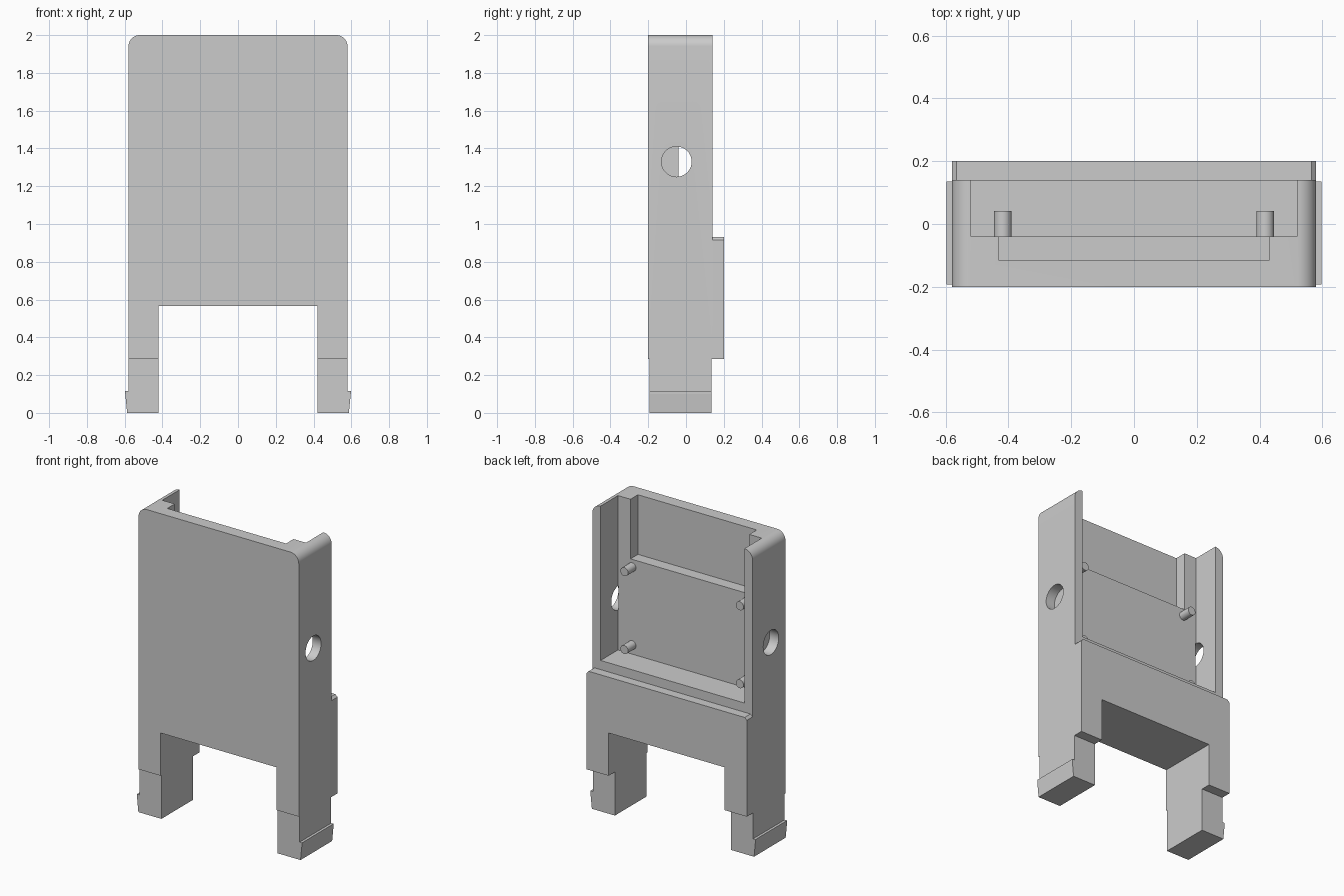
import bpy, bmesh, math
from mathutils import Matrix

cube = bpy.data.objects.get("Cube")
if cube:
    bpy.data.objects.remove(cube, do_unlink=True)

grey = bpy.data.materials.new("plain_grey")
grey.use_nodes = True
grey.diffuse_color = (0.6, 0.6, 0.6, 1)
grey.node_tree.nodes["Principled BSDF"].inputs["Base Color"].default_value = (0.6, 0.6, 0.6, 1)


def finish(name, bm):
    bmesh.ops.recalc_face_normals(bm, faces=bm.faces)
    mesh = bpy.data.meshes.new(name)
    bm.to_mesh(mesh)
    bm.free()
    mesh.materials.append(grey)
    ob = bpy.data.objects.new(name, mesh)
    bpy.context.collection.objects.link(ob)
    return ob


def extrude_profile(name, points, y0, y1):
    """Solid from an x-z outline, running from y0 to y1."""
    bm = bmesh.new()
    face = bm.faces.new([bm.verts.new((x, y0, z)) for x, z in points])
    out = bmesh.ops.extrude_face_region(bm, geom=[face])
    verts = [v for v in out["geom"] if isinstance(v, bmesh.types.BMVert)]
    bmesh.ops.translate(bm, verts=verts, vec=(0, y1 - y0, 0))
    return finish(name, bm)


def box(name, x0, x1, y0, y1, z0, z1):
    return extrude_profile(name, [(x0, z0), (x1, z0), (x1, z1), (x0, z1)], y0, y1)


def cylinder(name, axis, radius, length, centre, sides):
    bm = bmesh.new()
    turn = Matrix.Rotation(math.pi / 2, 4, "Y" if axis == "X" else "X")
    bmesh.ops.create_cone(bm, cap_ends=True, segments=sides, radius1=radius, radius2=radius,
                          depth=length, matrix=Matrix.Translation(centre) @ turn)
    return finish(name, bm)


def smooth(ob):
    bpy.ops.object.select_all(action="DESELECT")
    bpy.context.view_layer.objects.active = ob
    ob.select_set(True)
    bpy.ops.object.shade_smooth_by_angle(angle=math.radians(30))


def cut(ob, cutter):
    cutter.hide_render = True
    mod = ob.modifiers.new("cut", "BOOLEAN")
    mod.operation, mod.solver, mod.object = "DIFFERENCE", "EXACT", cutter
    bpy.context.view_layer.objects.active = ob
    bpy.ops.object.modifier_apply(modifier=mod.name)
    bpy.data.objects.remove(cutter, do_unlink=True)


def arch(top, corner, steps):
    """Two-legged outline with rounded or chamfered top corners."""
    half, inner, foot, crotch = 0.58, 0.42, 0.285, 0.565
    right = [(inner, crotch), (inner, foot), (half, foot)]
    for i in range(steps + 1):
        a = math.pi / 2 * i / steps
        right.append((half - corner + corner * math.cos(a), top - corner + corner * math.sin(a)))
    return right + [(-x, z) for x, z in reversed(right)]


# Main shell with open pocket, deeper upper recess and side holes
shell = extrude_profile("shell", arch(2.0, 0.06, 10), -0.2, 0.14)
cut(shell, box("pocket_cutter", -0.52, 0.52, -0.04, 0.3, 0.99, 2.2))
cut(shell, box("recess_cutter", -0.43, 0.43, -0.117, 0.1, 1.61, 2.2))
for s in (-1, 1):
    cut(shell, cylinder("hole_cutter", "X", 0.08, 0.15, (s * 0.59, -0.05, 1.33), 40))
smooth(shell)

# Thicker lower band on the back
extrude_profile("back_band", arch(0.93, 0.015, 1), 0.14, 0.2)

# Feet with outward snap hooks, and mounting pegs
for s, side in ((1, "left"), (-1, "right")):
    outline = [(0.42, 0), (0.587, 0), (0.597, 0.1), (0.597, 0.115),
               (0.58, 0.115), (0.58, 0.285), (0.42, 0.285)]
    extrude_profile(side + "_foot", [(s * x, z) for x, z in outline], -0.192, 0.135)
    for z, level in ((1.05, "lower"), (1.56, "upper")):
        smooth(cylinder(f"{side}_{level}_peg", "Y", 0.028, 0.09, (s * 0.418, -0.003, z), 24))
